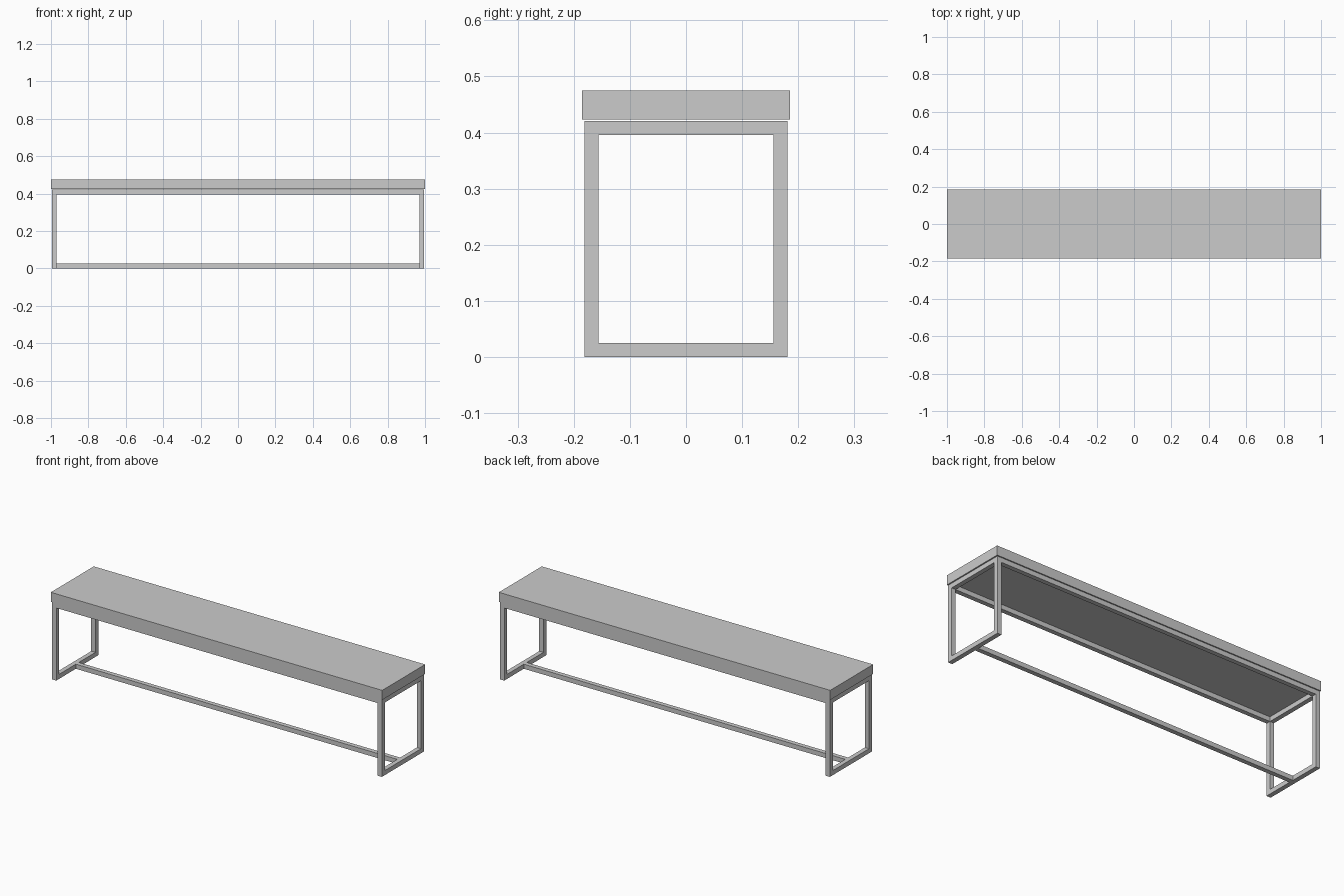
import bpy

# Remove the default cube
cube = bpy.data.objects.get("Cube")
if cube:
    bpy.data.objects.remove(cube, do_unlink=True)

# Single grey finish
grey = bpy.data.materials.new("plain_grey")
grey.use_nodes = True
colour = (0.6, 0.6, 0.6, 1)
grey.diffuse_color = colour
grey.node_tree.nodes["Principled BSDF"].inputs["Base Color"].default_value = colour


def box(name, low, high):
    """Box between two opposite corners."""
    bpy.ops.mesh.primitive_cube_add(
        size=1, location=[(a + b) / 2 for a, b in zip(low, high)])
    obj = bpy.context.object
    obj.name = name
    obj.scale = [b - a for a, b in zip(low, high)]
    bpy.ops.object.transform_apply(location=False, rotation=False, scale=True)
    obj.data.materials.append(grey)
    return obj


T = 0.025              # square tube width
X, Y = 0.995, 0.181    # frame half length and half depth
H = 0.421              # frame height
GAP = 0.002            # shadow gap under the seat

# Seat slab
box("seat", (-1, -0.185, H + GAP), (1, 0.185, 0.475))

# End frames: two legs, a foot bar and a top bar on each side
for side, x in (("right", -X), ("left", X - T)):
    for end, y in (("front", -Y), ("back", Y - T)):
        box(f"{end}_{side}_leg", (x, y, 0), (x + T, y + T, H))
    for part, z in (("foot_bar", 0), ("top_bar", H - T)):
        box(f"{side}_{part}", (x, T - Y, z), (x + T, Y - T, z + T))

# Long rails under the seat
for end, y in (("front", -Y), ("back", Y - T)):
    box(f"{end}_rail", (T - X, y, H - T), (X - T, y + T, H))

# Central floor stretcher
box("floor_stretcher", (T - X, -T / 2, 0), (X - T, T / 2, T))
